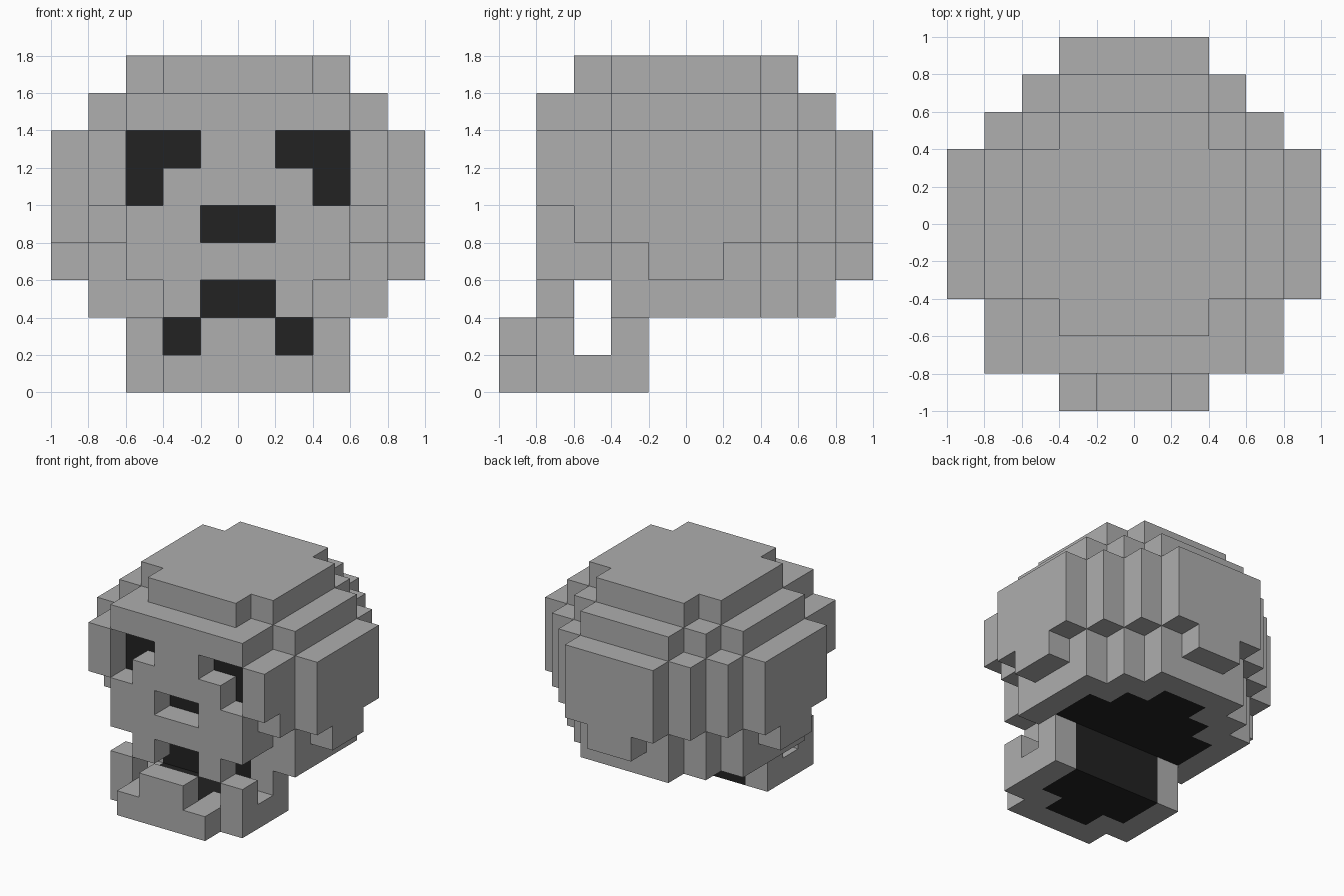
import bpy, bmesh
from mathutils import Vector

if "Cube" in bpy.data.objects:
    bpy.data.objects.remove(bpy.data.objects["Cube"])

S = 0.2  # block size; all numbers below are in blocks


def material(name, rgb):
    m = bpy.data.materials.new(name)
    m.diffuse_color = (*rgb, 1.0)
    m.use_nodes = True
    m.node_tree.nodes["Principled BSDF"].inputs["Base Color"].default_value = m.diffuse_color
    return m


BONE = material("bone grey", (0.425, 0.425, 0.425))
DARK = material("dark hollow", (0.016, 0.016, 0.016))

cells = {}  # block position -> part name


def fill(part, x, y, z):
    """Fill (or clear, if part is None) blocks in x[0]..x[1], mirrored across x = 0."""
    for i in range(*x):
        for j in range(*y):
            for k in range(*z):
                for ii in (i, -1 - i):
                    if part:
                        cells[ii, j, k] = part
                    else:
                        cells.pop((ii, j, k), None)


def stepped(part, z, steps):
    """Stack of rounded slices: each step is (half width, y start, y end)."""
    for w, y0, y1 in steps:
        fill(part, (0, w), (y0, y1), z)


# Cranium: base, wide middle, and stepped crown
ROUND = [(4, -2, 2), (3, 2, 3), (2, 3, 4)]
stepped("cranium", (2, 4), ROUND)
stepped("cranium", (3, 4), [(5, -1, 1), (1, 4, 5)])
stepped("cranium", (4, 7), [(5, -2, 2), (4, 2, 3), (3, 3, 4), (2, 4, 5)])
stepped("cranium", (7, 8), ROUND)
stepped("cranium", (8, 9), [(3, -2, 2), (2, -3, 3)])

# Face with cheekbones and upper teeth
fill("face", (0, 3), (-4, -2), (3, 8))
fill("face", (3, 4), (-4, -3), (5, 7))
fill("face", (3, 4), (-3, -2), (4, 7))
fill("face", (1, 2), (-4, -3), (2, 3))

# Eye sockets and nose opening
fill(None, (1, 3), (-4, -3), (6, 7))
fill(None, (2, 3), (-4, -3), (5, 6))
fill(None, (0, 1), (-4, -3), (4, 5))

# Jaw: floor, hinge posts, side and centre lower teeth
fill("jaw", (0, 3), (-4, -1), (0, 1))
fill("jaw", (0, 2), (-5, -4), (0, 1))
fill("jaw", (2, 3), (-2, -1), (1, 2))
fill("jaw", (2, 3), (-4, -3), (1, 2))
fill("jaw", (0, 1), (-5, -4), (1, 2))

# Dark hollow: behind the face, under the cranium, throat and jaw inside
fill("hollow", (0, 3), (-3, -2), (4, 7))
fill("hollow", (0, 2), (-3, -2), (3, 4))
stepped("hollow", (2, 3), [(3, -1, 1), (2, 1, 2), (1, 2, 3)])
fill("hollow", (0, 2), (-2, -1), (0, 3))
fill("hollow", (0, 2), (-3, -2), (0, 1))
fill("hollow", (0, 1), (-4, -3), (0, 1))


def build(part):
    """Skin the exposed block sides of one part."""
    bm = bmesh.new()
    for cell, name in cells.items():
        if name != part:
            continue
        centre = Vector(cell) + Vector((0.5, 0.5, 0.5))
        for axis in range(3):
            for sign in (-1, 1):
                n = Vector((0, 0, 0))
                n[axis] = sign
                if tuple(int(c + d) for c, d in zip(cell, n)) in cells:
                    continue
                u = Vector((0, 0, 0))
                u[(axis + 1) % 3] = 0.5
                v = n.cross(u)
                c = centre + n * 0.5
                bm.faces.new([bm.verts.new(p * S) for p in
                              (c - u - v, c + u - v, c + u + v, c - u + v)])
    bmesh.ops.remove_doubles(bm, verts=bm.verts, dist=0.001)
    mesh = bpy.data.meshes.new(part)
    bm.to_mesh(mesh)
    bm.free()
    mesh.materials.append(DARK if part == "hollow" else BONE)
    bpy.context.collection.objects.link(bpy.data.objects.new(part, mesh))


for part in ("cranium", "face", "jaw", "hollow"):
    build(part)
